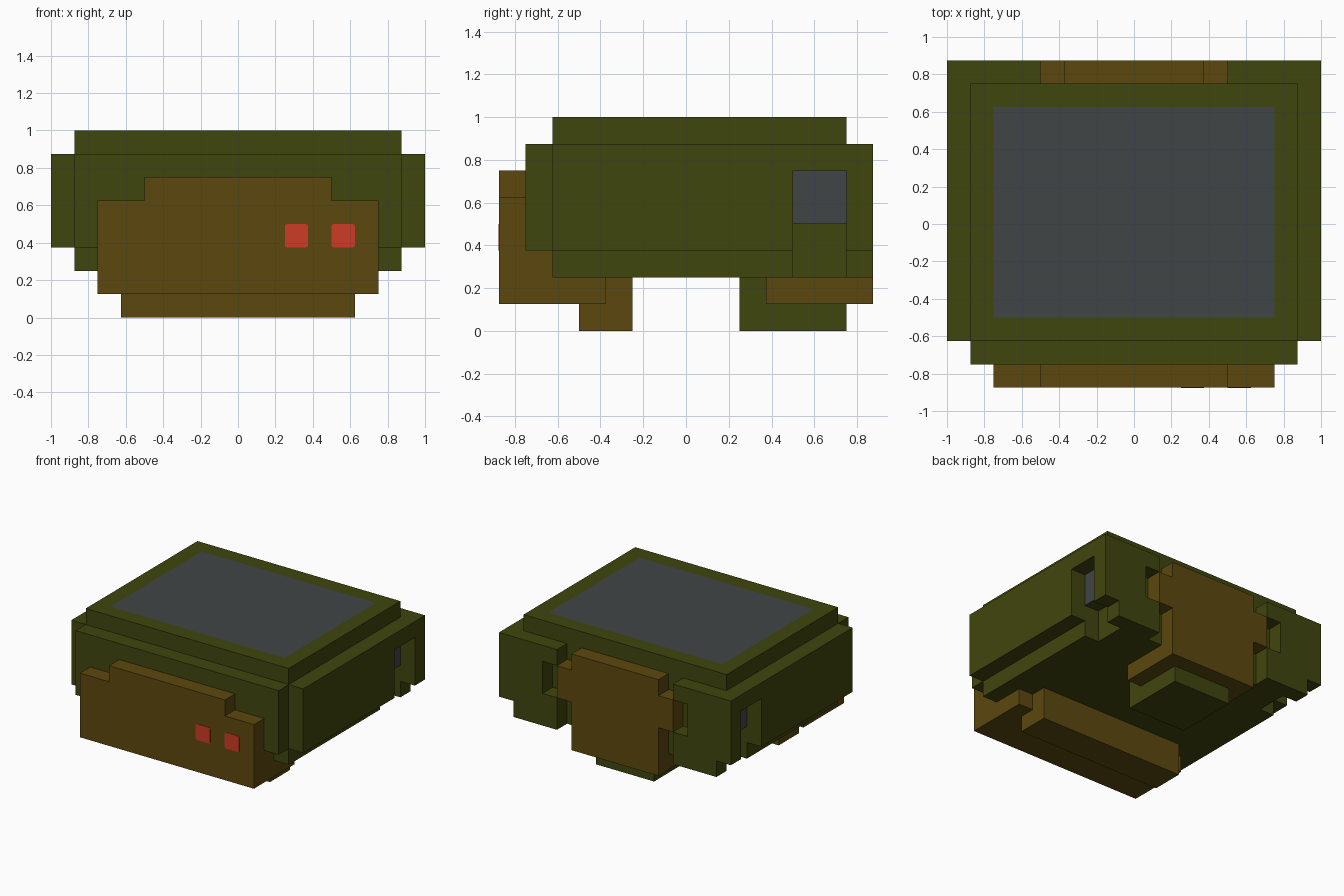
import bpy, bmesh, math
from mathutils import Vector

if "Cube" in bpy.data.objects:
    bpy.data.objects.remove(bpy.data.objects["Cube"])

U = 0.125  # edge length of one block


def material(name, rgb):
    m = bpy.data.materials.new(name)
    m.diffuse_color = (*rgb, 1)
    m.use_nodes = True
    m.node_tree.nodes["Principled BSDF"].inputs["Base Color"].default_value = m.diffuse_color
    return m


GREEN = material("olive_green", (0.051, 0.061, 0.0044))
BROWN = material("brown", (0.107, 0.065, 0.0044))
GREY = material("slate_grey", (0.052, 0.060, 0.062))
RED = material("red", (0.61, 0.045, 0.019))


def cells(boxes):
    """Blocks filled by boxes (x0, y0, z0, x1, y1, z1) given for x >= 0, mirrored in x."""
    out = set()
    for x0, y0, z0, x1, y1, z1 in boxes:
        for x in range(x0, x1):
            for y in range(y0, y1):
                for z in range(z0, z1):
                    out |= {(x, y, z), (-1 - x, y, z)}
    return out


def block_part(name, mats, boxes, cuts=(), rule=None):
    """Outer skin of the joined boxes minus the cuts; rule picks a material per face."""
    filled = cells(boxes) - cells(cuts)
    bm = bmesh.new()
    verts = {}
    for c in sorted(filled):
        for axis in range(3):
            for side in (0, 1):
                n = [0, 0, 0]
                n[axis] = 2 * side - 1
                if tuple(c[i] + n[i] for i in range(3)) in filled:
                    continue
                a, b = (axis + 1) % 3, (axis + 2) % 3
                loop = []
                for da, db in ((0, 0), (1, 0), (1, 1), (0, 1)):
                    p = list(c)
                    p[axis] += side
                    p[a] += da
                    p[b] += db
                    p = tuple(p)
                    if p not in verts:
                        verts[p] = bm.verts.new(Vector(p) * U)
                    loop.append(verts[p])
                f = bm.faces.new(loop if side else loop[::-1])
                if rule:
                    f.material_index = rule(f.calc_center_median() / U, n)
    # merge the block faces into large flat panels
    bmesh.ops.dissolve_limit(bm, angle_limit=math.radians(1), verts=bm.verts[:],
                             edges=bm.edges[:], delimit={'MATERIAL'})
    finish(name, bm, mats)


def finish(name, bm, mats):
    me = bpy.data.meshes.new(name)
    bm.to_mesh(me)
    bm.free()
    for m in mats:
        me.materials.append(m)
    bpy.context.collection.objects.link(bpy.data.objects.new(name, me))


def grey_panels(p, n):
    roof = n[2] > 0 and p.z > 7.9 and abs(p.x) < 6 and -4 < p.y < 5
    slot = n[0] != 0 and abs(abs(p.x) - 7) < 0.1 and 4 < p.y < 6 and 4 < p.z < 6
    return int(roof or slot)


# Main shell: core, front slab, side walls and rear panels, with slots cut out
block_part("shell", [GREEN, GREY],
           [(0, -5, 2, 7, 6, 8), (0, -6, 3, 7, -5, 7),
            (0, -5, 3, 8, 7, 7), (4, 6, 2, 7, 7, 7)],
           cuts=[(0, 6, 0, 4, 7, 8), (4, 6, 4, 5, 7, 6),
                 (7, 4, 2, 8, 6, 6), (6, 4, 2, 8, 6, 4)],
           rule=grey_panels)

# Front plate with its underside lip and front foot
block_part("front_plate", [BROWN],
           [(0, -7, 1, 6, -6, 5), (0, -7, 5, 4, -6, 6),
            (0, -6, 1, 6, -5, 2), (0, -6, 2, 6, -5, 3),
            (0, -5, 1, 6, -3, 2), (0, -4, 0, 5, -2, 2)],
           cuts=[(0, -5, 2, 7, 6, 8)])

# Rear plate with side tabs and underside strip
block_part("rear_plate", [BROWN],
           [(0, 6, 1, 3, 7, 7), (0, 6, 4, 4, 7, 6), (0, 3, 1, 3, 6, 2)])

# Rear foot
block_part("rear_foot", [GREEN], [(0, 2, 0, 2, 6, 1), (0, 2, 1, 2, 3, 2)])

# Two red lights on the right of the front plate
for i, x in enumerate((0.3125, 0.5625)):
    bm = bmesh.new()
    bmesh.ops.create_cube(bm, size=1)
    for v in bm.verts:
        v.co = Vector((x, -0.875, 0.4375)) + Vector((v.co.x * U, v.co.y * 0.006, v.co.z * U))
    corners = [e for e in bm.edges if abs(e.verts[0].co.y - e.verts[1].co.y) > 0.001]
    bmesh.ops.bevel(bm, geom=corners, offset=0.012, segments=2, profile=0.5, affect='EDGES')
    finish(f"front_light_{i + 1}", bm, [RED])
